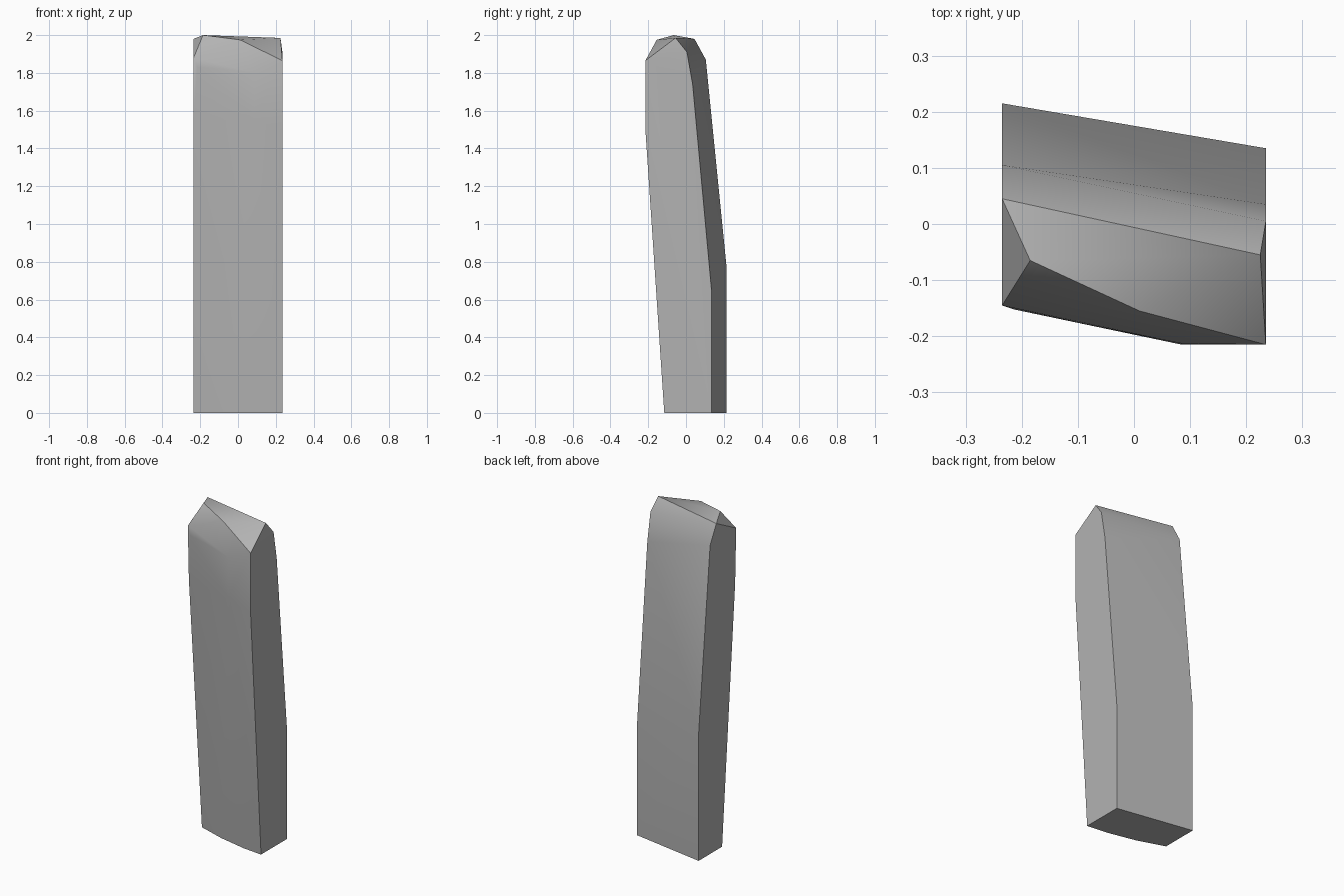
import bpy
import bmesh
import math

default_cube = bpy.data.objects.get("Cube")
if default_cube:
    bpy.data.objects.remove(default_cube, do_unlink=True)

# Grey stone colour
stone_grey = bpy.data.materials.new("stone grey")
stone_grey.use_nodes = True
colour = (0.45, 0.45, 0.45, 1)
stone_grey.diffuse_color = colour
stone_grey.node_tree.nodes["Principled BSDF"].inputs["Base Color"].default_value = colour

HALF_WIDTH = 0.235

# Outlines of the two flat sides, as (y, z)
left_outline = [
    (-.115, 0), (.135, 0), (.135, .65), (.035, 1.74),
    (.005, 1.91), (-.215, 1.865), (-.215, 1.5),
]
right_outline = [
    (-.01, 0), (.215, 0), (.215, .77), (.105, 1.87),
    (.045, 1.98), (-.145, 1.88), (-.135, 1.55),
]

# Gently bowed front face, between the two sides
front_bow = [
    (.11, -.102, 0), (-.065, -.065, 0),
    (.085, -.215, 1.55), (-.08, -.178, 1.55),
    (.085, -.213, 1.8), (-.08, -.18, 1.82), (-.215, -.152, 1.83),
]

# Chipped peak
peak = [(.225, -.055, 1.985), (.01, -.155, 1.975), (-.185, -.065, 2)]

points = [(HALF_WIDTH, y, z) for y, z in left_outline]
points += [(-HALF_WIDTH, y, z) for y, z in right_outline]
points += front_bow + peak

# Wrap the corners into one solid block
bm = bmesh.new()
for point in points:
    bm.verts.new(point)
hull = bmesh.ops.convex_hull(bm, input=list(bm.verts))
unused = {item for item in hull["geom_interior"] + hull["geom_unused"]
          if isinstance(item, bmesh.types.BMVert)}
bmesh.ops.delete(bm, geom=list(unused), context='VERTS')

# Merge the triangles of each flat side and the base
bmesh.ops.dissolve_limit(bm, angle_limit=math.radians(1),
                         verts=list(bm.verts), edges=list(bm.edges))
bmesh.ops.recalc_face_normals(bm, faces=list(bm.faces))

mesh = bpy.data.meshes.new("standing_stone")
bm.to_mesh(mesh)
bm.free()
mesh.materials.append(stone_grey)
standing_stone = bpy.data.objects.new("standing_stone", mesh)
bpy.context.collection.objects.link(standing_stone)

# Soft shading on the worn front and back, crisp corners
bpy.ops.object.select_all(action='DESELECT')
standing_stone.select_set(True)
bpy.context.view_layer.objects.active = standing_stone
bpy.ops.object.shade_smooth_by_angle(angle=math.radians(32))
